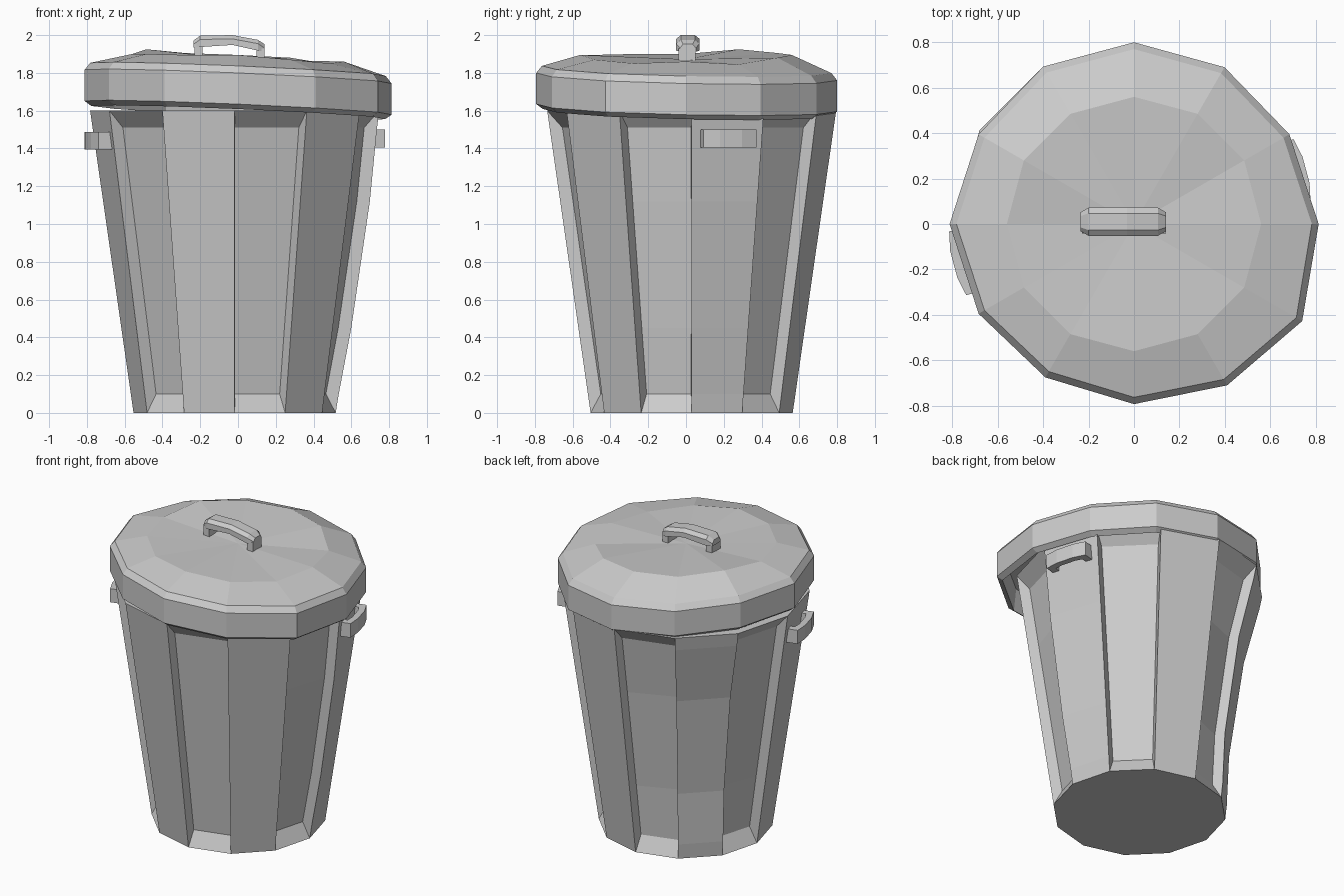
import bpy, bmesh
from math import sin, cos, radians
from mathutils import Vector

if "Cube" in bpy.data.objects:
    bpy.data.objects.remove(bpy.data.objects["Cube"])


def loft(name, rings, tip=None):
    """Skin closed rings of points; cap both ends (optional fan tip at the last)."""
    bm = bmesh.new()
    rows = [[bm.verts.new(p) for p in ring] for ring in rings]
    n = len(rows[0])
    for a, b in zip(rows, rows[1:]):
        for i in range(n):
            j = (i + 1) % n
            bm.faces.new((a[i], a[j], b[j], b[i]))
    bm.faces.new(rows[0][::-1])
    if tip:
        t = bm.verts.new(tip)
        for i in range(n):
            bm.faces.new((rows[-1][i], rows[-1][(i + 1) % n], t))
    else:
        bm.faces.new(rows[-1])
    bmesh.ops.remove_doubles(bm, verts=bm.verts, dist=0.0005)
    bmesh.ops.recalc_face_normals(bm, faces=bm.faces)
    me = bpy.data.meshes.new(name)
    bm.to_mesh(me)
    bm.free()
    ob = bpy.data.objects.new(name, me)
    bpy.context.collection.objects.link(ob)
    return ob


CX, CY = -0.018, 0.03          # centre of the battered body


def polar(r, deg, z):
    return Vector((r * cos(radians(deg)), r * sin(radians(deg)), z))


# Body: tapered 12-gon, every other panel recessed, slight dents at mid height
def body_ring(z, inset, depth, dent):
    r = 0.535 + (0.765 - 0.535) * z / 1.6
    push = {0: 0.02, 4: -0.045, 5: -0.045}
    c = [polar(r + dent * push.get(k, 0), 30 * k, z) + Vector((CX, CY, 0))
         for k in range(12)]
    pts = []
    for k in range(12):
        a, b = c[k], c[(k + 1) % 12]
        pts.append(a)
        if k % 2 == 1:
            t = (b - a).normalized() * inset
            inward = polar(-depth, 30 * k + 15, 0)
            pts += [a + t + inward, b - t + inward]
    return pts


loft("bin_body", [body_ring(*s) for s in (
    (0, 0, 0, 0), (0.1, 0.02, 0.065, 0.1), (0.45, 0.02, 0.065, 0.9),
    (1.12, 0.02, 0.065, 1), (1.51, 0.02, 0.065, 0.1), (1.6, 0, 0, 0))])

# Lid: tilted shallow cap with a bent rim and an uneven crown
RIM = [0.813, 0.79, 0.797, 0.80, 0.80, 0.79, 0.812, 0.79, 0.78, 0.793, 0.82, 0.855]
CROWN = [1.86, 1.845, 1.88, 1.895, 1.905, 1.925, 1.90, 1.90, 1.895, 1.895, 1.87, 1.85]


def lid_ring(dr, z):
    ring = [polar(RIM[k] + dr, 30 * k, z) for k in range(12)]
    for p in ring:
        p.z -= 0.045 * p.x + 0.025 * p.y
    return ring


loft("lid", [lid_ring(-0.05, 1.74), lid_ring(-0.035, 1.59), lid_ring(0, 1.615),
             lid_ring(0, 1.78), lid_ring(-0.03, 1.818),
             [polar(0.56, 30 * k, CROWN[k]) for k in range(12)]],
     tip=(0, 0, 1.872))

# Lid handle: bent grip with chamfered top, on two posts
grip = []
for x, zb, zt, w in ((-0.235, 1.935, 1.972, 0.042), (-0.2, 1.937, 1.997, 0.062),
                     (-0.03, 1.948, 2.0, 0.062), (0.105, 1.918, 1.975, 0.062),
                     (0.14, 1.912, 1.952, 0.042)):
    m = zt - 0.02
    grip.append([Vector((x, 0.01 + s * w, z)) for s, z in (
        (-1, zb), (1, zb), (1, m), (0.6, zt), (-0.6, zt), (-1, m))])
loft("lid_handle_grip", grip)
for name, x, top in (("left", -0.208, 1.95), ("right", 0.119, 1.93)):
    loft("lid_handle_post_" + name, [
        [Vector((x + sx * 0.021, 0.005 + sy * 0.046, z))
         for sx, sy in ((-1, -1), (1, -1), (1, 1), (-1, 1))] for z in (1.85, top)])

# Side handles: bowed U brackets on two opposite flush panels
U = [(0.68, -0.145), (0.785, -0.145), (0.803, -0.06), (0.803, 0.06), (0.785, 0.145),
     (0.68, 0.145), (0.68, 0.1), (0.75, 0.1), (0.762, 0.05), (0.762, -0.05),
     (0.75, -0.1), (0.68, -0.1)]
for name, deg, z0, z1 in (("right", 15, 1.405, 1.5), ("left", 195, 1.395, 1.487)):
    loft("side_handle_" + name, [
        [polar(r, deg, z) + polar(t, deg + 90, 0) + Vector((CX, CY, 0))
         for r, t in U] for z in (z0, z1)])
